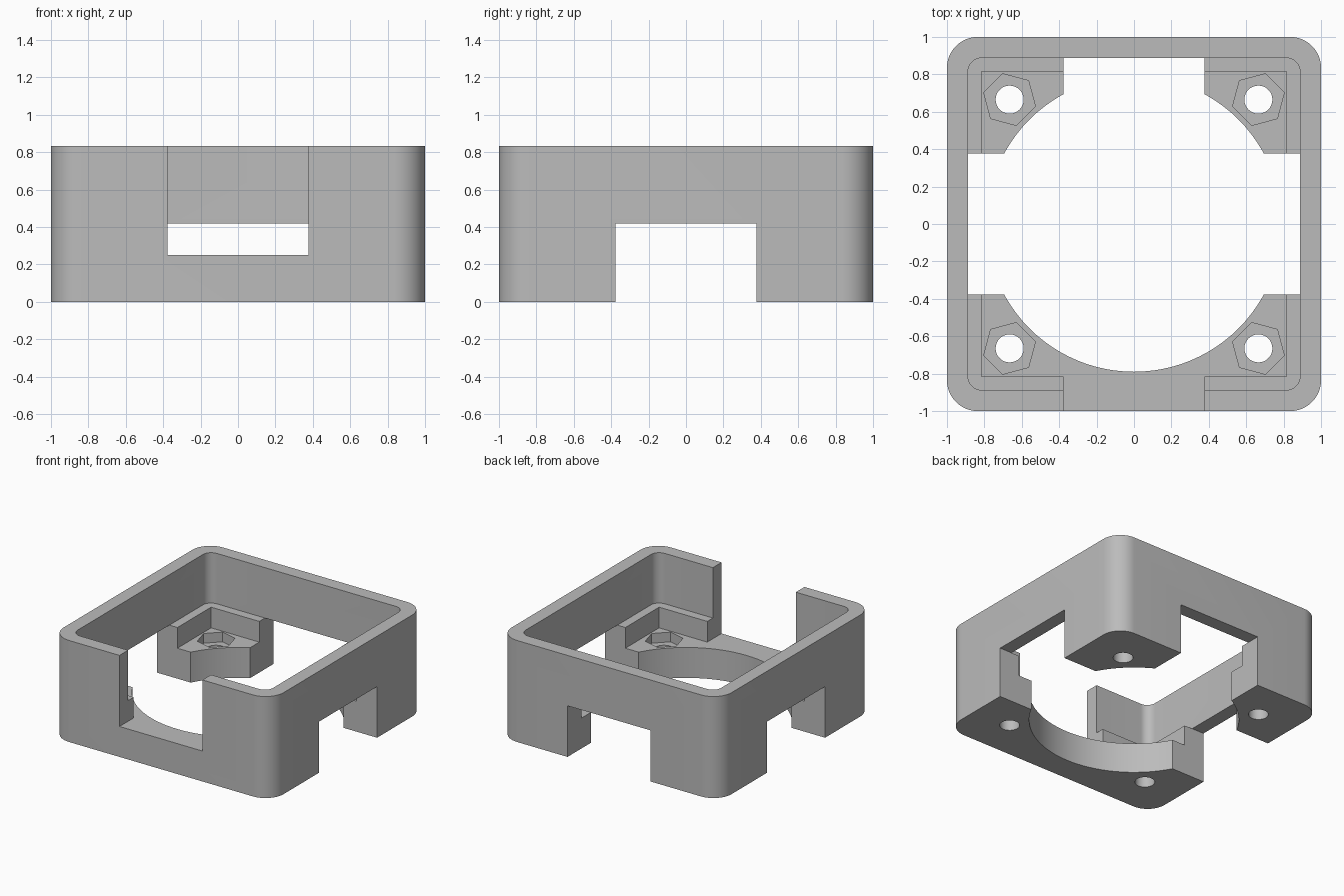
import bpy
import bmesh
from math import cos, sin, pi, radians

if "Cube" in bpy.data.objects:
    bpy.data.objects.remove(bpy.data.objects["Cube"])

TOP, LEDGE, FLOOR, POCKET = 0.834, 0.42, 0.25, 0.17
NOTCH = 0.377      # half width of every wall opening
SCREW = 0.665      # screw hole offset from the centre

grey = bpy.data.materials.new("plain grey")
grey.use_nodes = True
grey.diffuse_color = (0.5, 0.5, 0.5, 1)
grey.node_tree.nodes["Principled BSDF"].inputs["Base Color"].default_value = (0.5, 0.5, 0.5, 1)


def prism(name, points, z0, z1):
    """Extrude a flat outline from z0 to z1."""
    bm = bmesh.new()
    face = bm.faces.new([bm.verts.new((x, y, z0)) for x, y in points])
    ext = bmesh.ops.extrude_face_region(bm, geom=[face])["geom"]
    verts = [v for v in ext if isinstance(v, bmesh.types.BMVert)]
    bmesh.ops.translate(bm, verts=verts, vec=(0, 0, z1 - z0))
    bmesh.ops.recalc_face_normals(bm, faces=bm.faces)
    mesh = bpy.data.meshes.new(name)
    bm.to_mesh(mesh)
    bm.free()
    mesh.materials.append(grey)
    obj = bpy.data.objects.new(name, mesh)
    bpy.context.collection.objects.link(obj)
    return obj


def ring(r, sides, cx=0, cy=0, start=0.0):
    return [(cx + r * cos(start + 2 * pi * i / sides),
             cy + r * sin(start + 2 * pi * i / sides)) for i in range(sides)]


def rounded_square(half, r, steps=12):
    c = half - r
    points = []
    for k, (sx, sy) in enumerate([(1, 1), (-1, 1), (-1, -1), (1, -1)]):
        for i in range(steps + 1):
            a = (k + i / steps) * pi / 2
            points.append((sx * c + r * cos(a), sy * c + r * sin(a)))
    return points


def rect(x0, x1, y0, y1):
    return [(x0, y0), (x1, y0), (x1, y1), (x0, y1)]


# Outer block with rounded upright corners
frame = prism("frame", rounded_square(1, 0.165), 0, TOP)

# Upper cavity, lower cavity below the ledge, round opening in the floor
cutters = [
    prism("upper_cavity", rounded_square(0.888, 0.075), LEDGE, 1),
    prism("lower_cavity", rect(-0.815, 0.815, -0.815, 0.815), FLOOR, 0.9),
    prism("floor_opening", ring(0.79, 96), -0.1, 0.5),
    # Openings low in the side and back walls, high in the front wall
    prism("side_notch", rect(-1.1, 1.1, -NOTCH, NOTCH), -0.1, LEDGE),
    prism("back_notch", rect(-NOTCH, NOTCH, 0, 1.1), -0.1, LEDGE),
    prism("front_notch", rect(-NOTCH, NOTCH, -1.1, -0.5), FLOOR, 1),
]

# Screw holes with hexagonal nut pockets in the four corners
for sx in (-1, 1):
    for sy in (-1, 1):
        x, y = sx * SCREW, sy * SCREW
        cutters.append(prism("screw_hole", ring(0.075, 32, x, y), -0.1, 0.5))
        cutters.append(prism("nut_pocket", ring(0.143, 6, x, y, radians(15 * sx * sy)), POCKET, 0.5))

bpy.context.view_layer.objects.active = frame
for cutter in cutters:
    mod = frame.modifiers.new(cutter.name, "BOOLEAN")
    mod.operation, mod.solver, mod.object = "DIFFERENCE", "EXACT", cutter
    bpy.ops.object.modifier_apply(modifier=mod.name)
    bpy.data.objects.remove(cutter)

# Smooth the round walls, keep the edges sharp
bpy.ops.object.select_all(action="DESELECT")
frame.select_set(True)
bpy.ops.object.shade_smooth_by_angle(angle=radians(30))
